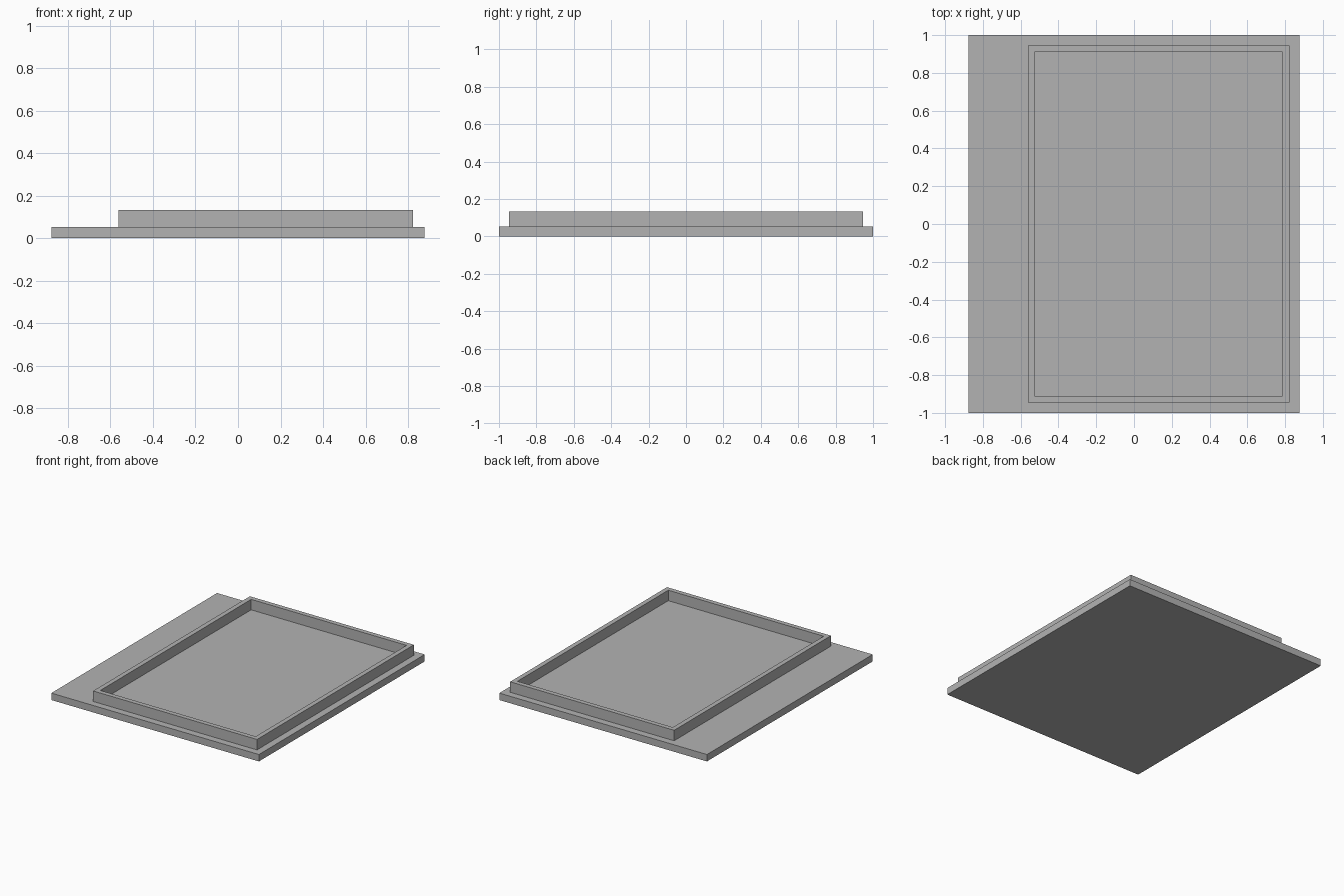
import bpy
import bmesh

cube = bpy.data.objects.get("Cube")
if cube:
    bpy.data.objects.remove(cube, do_unlink=True)

GREY = (0.45, 0.45, 0.45, 1.0)
grey = bpy.data.materials.new("plain grey")
grey.use_nodes = True
grey.diffuse_color = GREY
grey.node_tree.nodes["Principled BSDF"].inputs["Base Color"].default_value = GREY


def rectangle(bm, x0, x1, y, z):
    """Ring of four vertices, symmetric front to back."""
    return [bm.verts.new((px, py, z)) for px, py in
            ((x0, -y), (x1, -y), (x1, y), (x0, y))]


def bridge(bm, lower, upper):
    for i in range(4):
        j = (i + 1) % 4
        bm.faces.new((lower[i], lower[j], upper[j], upper[i]))


def finish(bm, name):
    bmesh.ops.recalc_face_normals(bm, faces=bm.faces)
    mesh = bpy.data.meshes.new(name)
    bm.to_mesh(mesh)
    bm.free()
    mesh.materials.append(grey)
    bpy.context.collection.objects.link(bpy.data.objects.new(name, mesh))


BASE_TOP, RIM_TOP = 0.053, 0.133
WALL = 0.036
LEFT, RIGHT, DEPTH = -0.562, 0.823, 0.946

# Tray: slab with a raised rim, as one closed shell
bm = bmesh.new()
bottom = rectangle(bm, -0.877, 0.877, 1.0, 0.0)
edge = rectangle(bm, -0.877, 0.877, 1.0, BASE_TOP)
rim_foot = rectangle(bm, LEFT, RIGHT, DEPTH, BASE_TOP)
rim_outer = rectangle(bm, LEFT, RIGHT, DEPTH, RIM_TOP)
inner = (LEFT + WALL, RIGHT - WALL, DEPTH - WALL)
rim_inner = rectangle(bm, *inner, RIM_TOP)
floor = rectangle(bm, *inner, BASE_TOP)
rings = [bottom, edge, rim_foot, rim_outer, rim_inner, floor]
for lower, upper in zip(rings, rings[1:]):
    bridge(bm, lower, upper)
bm.faces.new(bottom)
bm.faces.new(floor)
finish(bm, "rimmed_tray")
